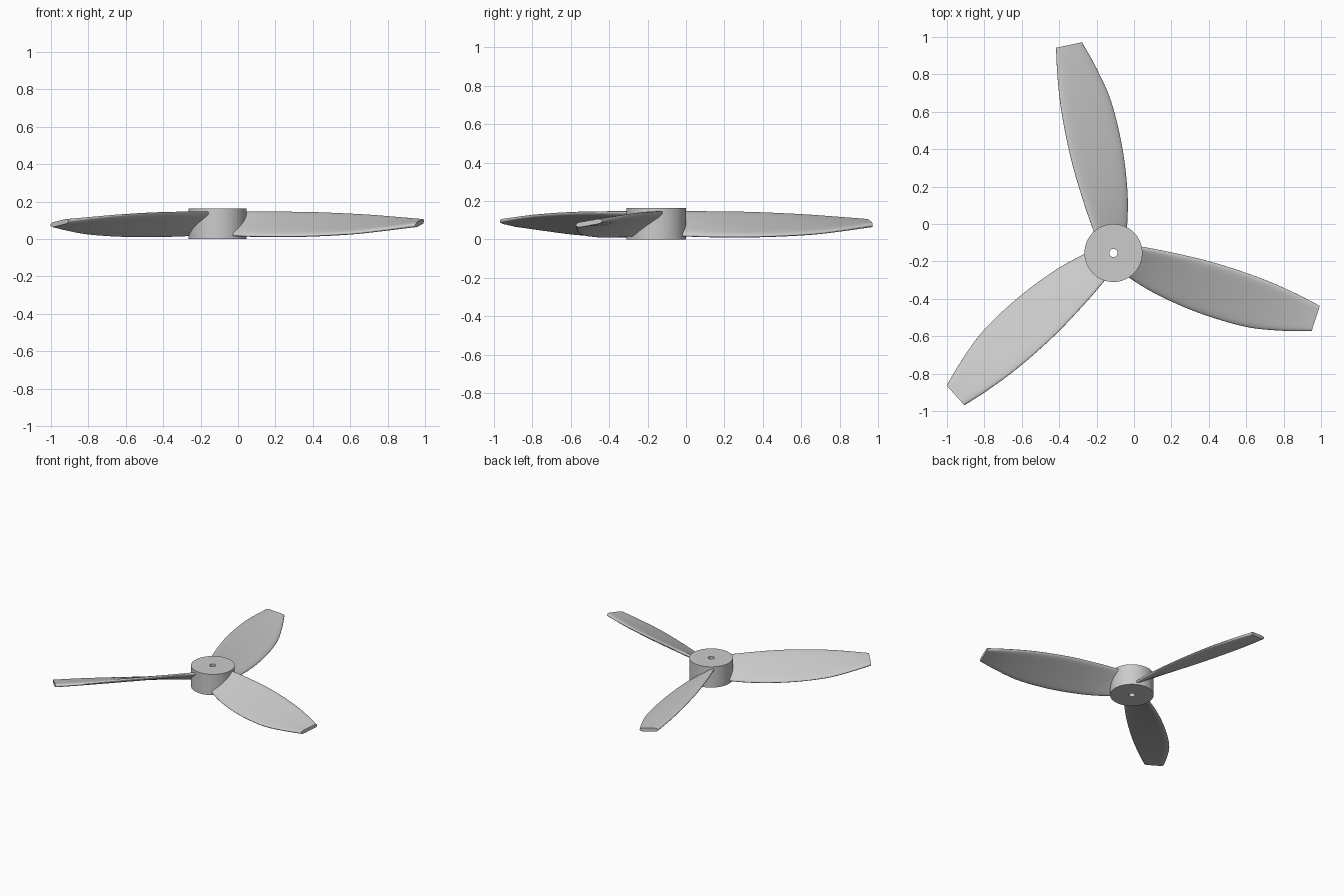
import bpy, bmesh, math
from mathutils import Vector, Matrix

cube = bpy.data.objects.get("Cube")
if cube:
    bpy.data.objects.remove(cube, do_unlink=True)

grey = bpy.data.materials.new("plain_grey")
grey.use_nodes = True
grey.diffuse_color = (0.6, 0.6, 0.6, 1)
grey.node_tree.nodes["Principled BSDF"].inputs["Base Color"].default_value = (0.6, 0.6, 0.6, 1)

HUB = Vector((-0.11, -0.155, 0))


def loft(name, rings, closed=False):
    """Skin a list of point rings; close them into a loop or cap both ends."""
    bm = bmesh.new()
    loops = [[bm.verts.new(p) for p in ring] for ring in rings]
    n = len(loops[0])
    pairs = list(zip(loops, loops[1:]))
    if closed:
        pairs.append((loops[-1], loops[0]))
    for a, b in pairs:
        for i in range(n):
            j = (i + 1) % n
            bm.faces.new((a[i], a[j], b[j], b[i]))
    if not closed:
        bm.faces.new(loops[0])
        bm.faces.new(loops[-1])
    bmesh.ops.recalc_face_normals(bm, faces=bm.faces)
    mesh = bpy.data.meshes.new(name)
    bm.to_mesh(mesh)
    bm.free()
    mesh.materials.append(grey)
    obj = bpy.data.objects.new(name, mesh)
    bpy.context.collection.objects.link(obj)
    bpy.ops.object.select_all(action='DESELECT')
    obj.select_set(True)
    bpy.context.view_layer.objects.active = obj
    bpy.ops.object.shade_smooth_by_angle(angle=math.radians(35))
    return obj


def circle(r, z, n=64):
    return [HUB + Vector((r * math.cos(2 * math.pi * i / n), r * math.sin(2 * math.pi * i / n), z))
            for i in range(n)]


def smooth_stations(rows, steps=6):
    """Catmull-Rom interpolation between the blade stations."""
    pts = [rows[0]] + rows + [rows[-1]]
    out = []
    for p0, p1, p2, p3 in zip(pts, pts[1:], pts[2:], pts[3:]):
        for s in range(steps):
            t = s / steps
            out.append([b + 0.5 * t * (c - a + t * (2 * a - 5 * b + 4 * c - d + t * (3 * (b - c) + d - a)))
                        for a, b, c, d in zip(p0, p1, p2, p3)])
    return out + [list(rows[-1])]


# Hub: cylinder with a shaft hole through it
loft("hub", [circle(0.155, 0), circle(0.155, 0.163), circle(0.022, 0.163), circle(0.022, 0)], closed=True)

# Blade stations: distance, low edge offset, low edge z, high edge offset, high edge z
stations = smooth_stations([
    (0.08, -0.088, 0.020, 0.070, 0.143),
    (0.28, -0.137, 0.014, 0.097, 0.143),
    (0.53, -0.163, 0.015, 0.117, 0.139),
    (0.79, -0.157, 0.028, 0.115, 0.127),
    (0.98, -0.118, 0.050, 0.097, 0.112),
    (1.137, -0.070, 0.073, 0.072, 0.097),
])


def section(u, v0, z0, v1, z1, n=40, half=0.013):
    """Flat plate section with rounded edges."""
    low, high = Vector((u, v0, z0)), Vector((u, v1, z1))
    mid, arm = (low + high) / 2, (high - low) / 2
    normal = Vector((0, -arm.z, arm.y)).normalized()
    ring = []
    for i in range(n):
        a = 2 * math.pi * (i + 0.5) / n
        along = math.copysign(abs(math.cos(a)) ** 0.25, math.cos(a))
        ring.append(mid + arm * along + normal * half * math.sin(a))
    return ring


# Three identical pitched blades around the hub
for k in range(3):
    turn = Matrix.Translation(HUB) @ Matrix.Rotation(math.radians(-18 + 120 * k), 4, 'Z')
    loft(f"blade_{k + 1}", [[turn @ p for p in section(*row)] for row in stations])
